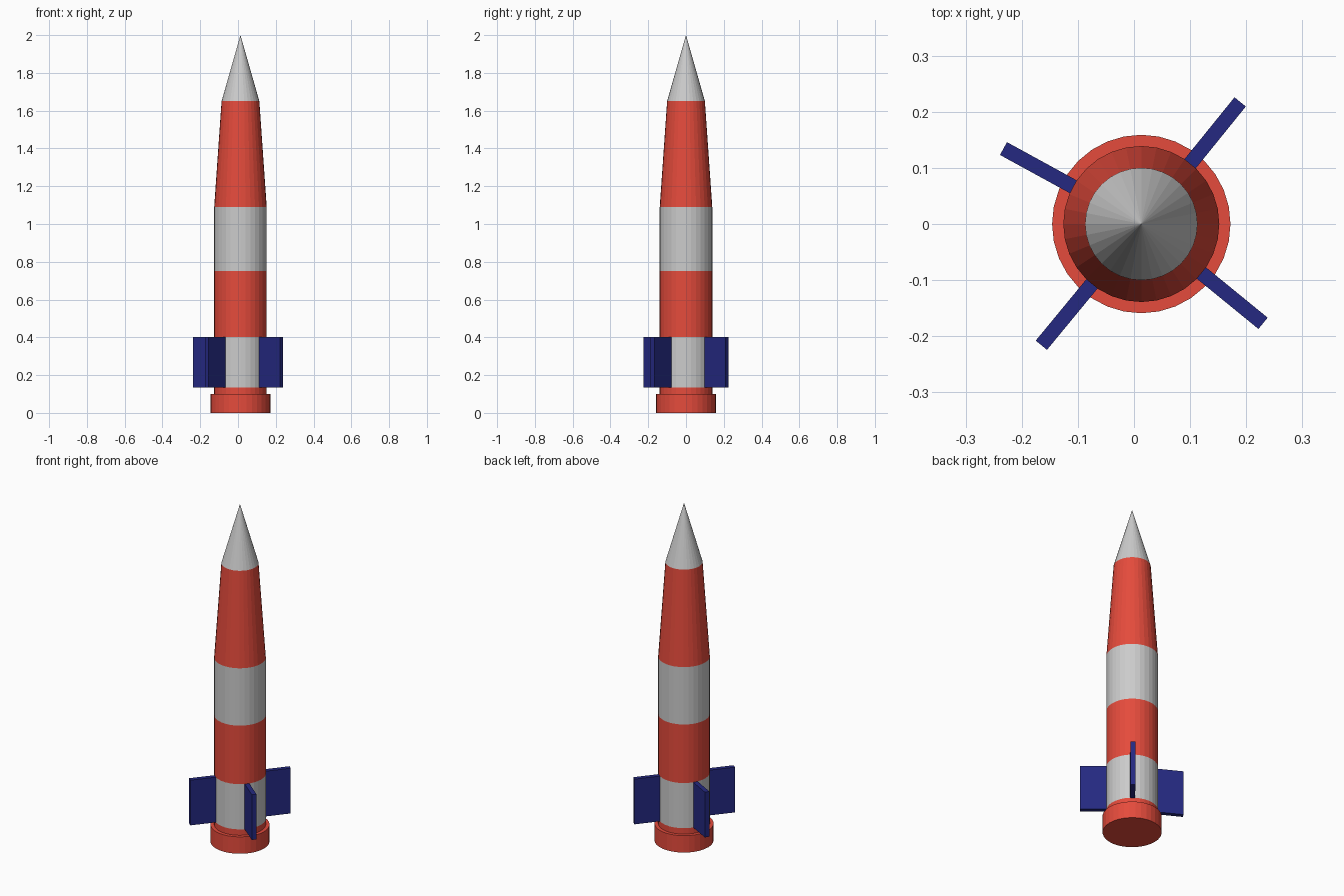
import bpy, bmesh
from math import cos, sin, pi, radians

if "Cube" in bpy.data.objects:
    bpy.data.objects.remove(bpy.data.objects["Cube"])

SIDES = 32
CX = 0.013  # body axis sits slightly off centre because the fins are uneven


def material(name, rgb):
    m = bpy.data.materials.new(name)
    m.diffuse_color = (*rgb, 1)
    m.use_nodes = True
    m.node_tree.nodes["Principled BSDF"].inputs["Base Color"].default_value = m.diffuse_color
    return m


RED = material("red_paint", (0.78, 0.07, 0.045))
BLUE = material("blue_paint", (0.018, 0.022, 0.22))


def finish(name, bm, mat):
    bmesh.ops.recalc_face_normals(bm, faces=bm.faces)
    mesh = bpy.data.meshes.new(name)
    bm.to_mesh(mesh)
    bm.free()
    if mat:
        mesh.materials.append(mat)
    ob = bpy.data.objects.new(name, mesh)
    bpy.context.collection.objects.link(ob)
    return ob


def section(name, z0, r0, z1, r1, mat=None):
    """Closed round section of the rocket; zero top radius gives a cone."""
    bm = bmesh.new()
    low = [bm.verts.new((CX + r0 * cos(2 * pi * i / SIDES), r0 * sin(2 * pi * i / SIDES), z0))
           for i in range(SIDES)]
    bm.faces.new(low)
    if r1 == 0:
        tip = bm.verts.new((CX, 0, z1))
        for i in range(SIDES):
            bm.faces.new((low[i], low[(i + 1) % SIDES], tip))
    else:
        top = [bm.verts.new((CX + r1 * cos(2 * pi * i / SIDES), r1 * sin(2 * pi * i / SIDES), z1))
               for i in range(SIDES)]
        bm.faces.new(top)
        for i in range(SIDES):
            j = (i + 1) % SIDES
            bm.faces.new((low[i], low[j], top[j], top[i]))
    return finish(name, bm, mat)


def fin(name, angle, r_in=0.133, r_out=0.28, z0=0.135, z1=0.403, thick=0.026):
    """Flat rectangular fin pointing straight out from the body."""
    bm = bmesh.new()
    bmesh.ops.create_cube(bm, size=1)
    for v in bm.verts:
        v.co.x = r_in if v.co.x < 0 else r_out
        v.co.y *= thick
        v.co.z = z0 if v.co.z < 0 else z1
    ob = finish(name, bm, BLUE)
    ob.location.x = CX
    ob.rotation_euler.z = radians(angle)


# Body bands, bottom to top
section("base_ring", 0, 0.159, 0.10, 0.159, RED)
section("tail_band", 0.10, 0.139, 0.135, 0.139, RED)
section("fin_band", 0.135, 0.139, 0.403, 0.139)
section("lower_body", 0.403, 0.139, 0.75, 0.139, RED)
section("middle_body", 0.75, 0.139, 1.09, 0.139)
section("upper_taper", 1.09, 0.139, 1.65, 0.10, RED)
section("nose_cone", 1.65, 0.10, 2.0, 0)

# Unevenly spaced fins
for n, a in enumerate((51, 151.3, 230.5, -39.2)):
    fin(f"fin_{n + 1}", a)
